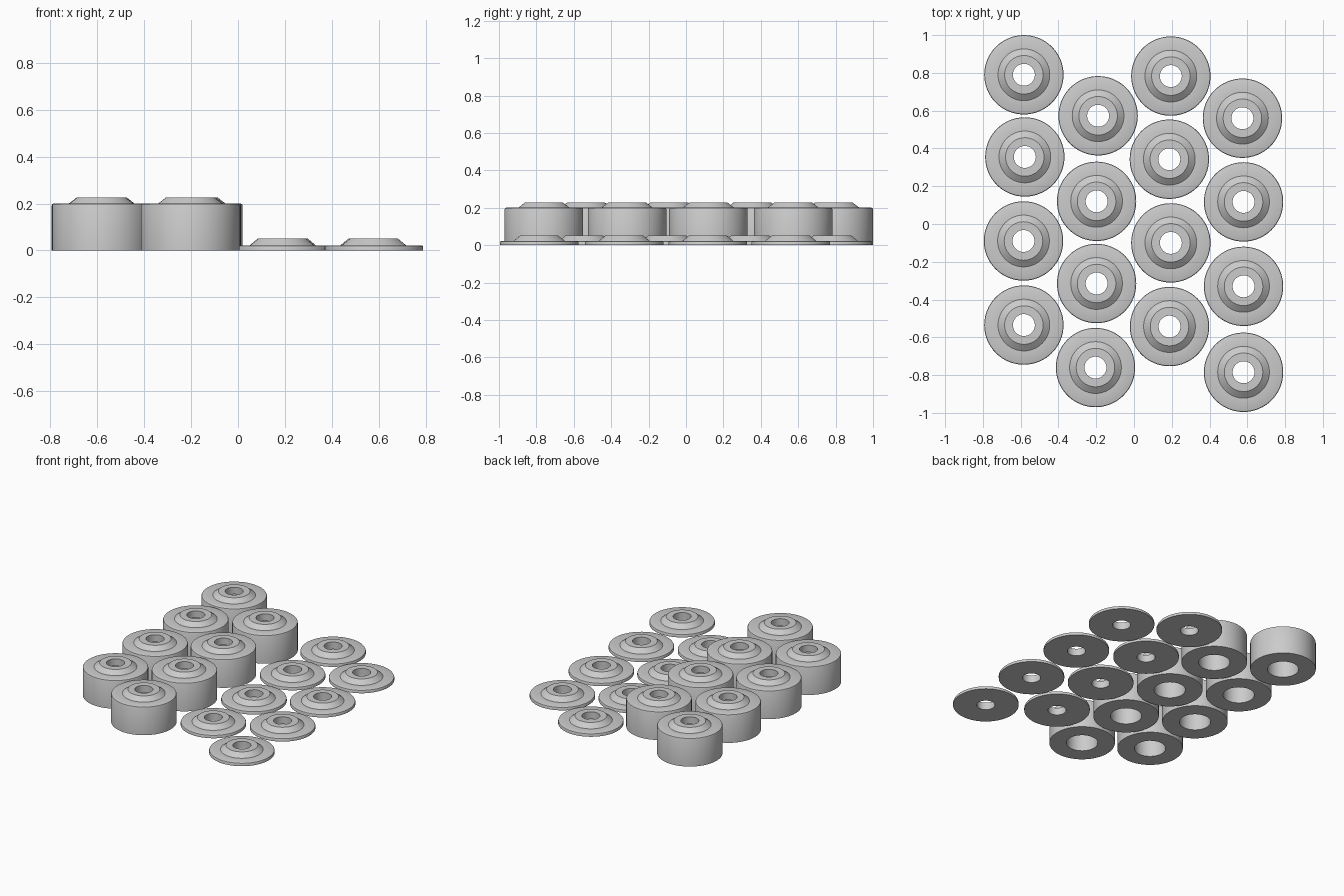
import bpy
import bmesh
import math

cube = bpy.data.objects.get("Cube")
if cube:
    bpy.data.objects.remove(cube, do_unlink=True)

SEGMENTS = 64
RADIUS, RIM, NECK, HOLE, BORE = 0.21, 0.137, 0.102, 0.058, 0.10
BEVEL = 0.008

# Plain grey metal
grey = bpy.data.materials.new("grey_metal")
grey.use_nodes = True
colour = (0.6, 0.6, 0.6, 1)
grey.diffuse_color = colour
grey.node_tree.nodes["Principled BSDF"].inputs["Base Color"].default_value = colour


def lathe(name, profile):
    """Spin a closed (radius, height) profile around the z axis."""
    bm = bmesh.new()
    verts = [bm.verts.new((r, 0, z)) for r, z in profile]
    edges = [bm.edges.new((a, b)) for a, b in zip(verts, verts[1:] + verts[:1])]
    bmesh.ops.spin(bm, geom=verts + edges, cent=(0, 0, 0), axis=(0, 0, 1),
                   angle=math.tau, steps=SEGMENTS, use_duplicate=False)
    bmesh.ops.remove_doubles(bm, verts=bm.verts, dist=1e-5)
    bmesh.ops.recalc_face_normals(bm, faces=bm.faces)
    mesh = bpy.data.meshes.new(name)
    bm.to_mesh(mesh)
    bm.free()
    mesh.materials.append(grey)
    return mesh


def cap_outline(shoulder, top):
    """Outer edge, flat shoulder, raised cone and centre hole."""
    return [(RADIUS, shoulder - BEVEL), (RADIUS - 0.3 * BEVEL, shoulder - 0.3 * BEVEL),
            (RADIUS - BEVEL, shoulder), (RIM, shoulder), (NECK, top), (HOLE, top)]


# Thin washer, and tall spacer with a wide bore beneath its cap
washer = lathe("washer", [(HOLE, 0), (RADIUS, 0)] + cap_outline(0.022, 0.051))
spacer = lathe("spacer", [(BORE, 0), (RADIUS, 0)] + cap_outline(0.2, 0.227)
               + [(HOLE, 0.178), (BORE, 0.178)])

# Staggered columns laid out loosely by hand: mesh and centres
columns = [
    (spacer, [(-0.583, 0.79), (-0.578, 0.355), (-0.585, -0.09), (-0.583, -0.535)]),
    (spacer, [(-0.19, 0.573), (-0.198, 0.12), (-0.198, -0.315), (-0.204, -0.76)]),
    (washer, [(0.195, 0.783), (0.187, 0.343), (0.195, -0.1), (0.188, -0.543)]),
    (washer, [(0.574, 0.56), (0.58, 0.117), (0.58, -0.33), (0.58, -0.785)]),
]
bpy.ops.object.select_all(action="DESELECT")
for c, (mesh, centres) in enumerate(columns, 1):
    for i, (x, y) in enumerate(centres, 1):
        part = bpy.data.objects.new(f"{mesh.name}_column{c}_{i}", mesh)
        part.location = (x, y, 0)
        bpy.context.collection.objects.link(part)
        part.select_set(True)
        bpy.context.view_layer.objects.active = part

bpy.ops.object.shade_smooth_by_angle(angle=math.radians(30))
